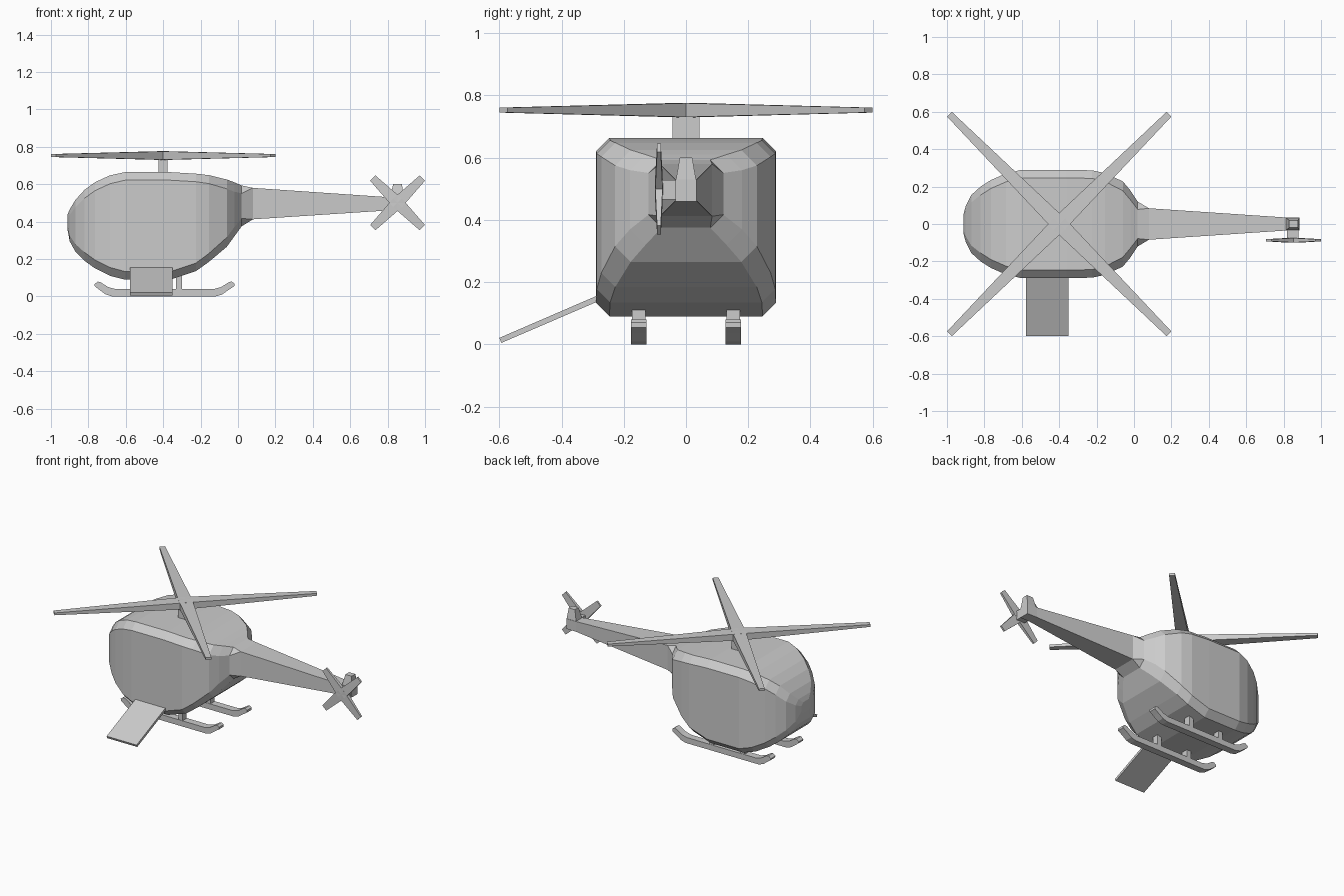
import bpy, bmesh, math
from mathutils import Matrix, Vector

if "Cube" in bpy.data.objects:
    bpy.data.objects.remove(bpy.data.objects["Cube"])


def finish(bm, name, matrix=Matrix()):
    bmesh.ops.remove_doubles(bm, verts=bm.verts, dist=1e-5)
    bmesh.ops.recalc_face_normals(bm, faces=bm.faces)
    bm.transform(matrix)
    me = bpy.data.meshes.new(name)
    bm.to_mesh(me)
    bm.free()
    ob = bpy.data.objects.new(name, me)
    bpy.context.collection.objects.link(ob)
    return ob


def loft(bm, rings):
    rings = [[bm.verts.new(p) for p in r] for r in rings]
    n = len(rings[0])
    for a, b in zip(rings, rings[1:]):
        for i in range(n):
            j = (i + 1) % n
            bm.faces.new((a[i], a[j], b[j], b[i]))
    bm.faces.new(rings[0])
    bm.faces.new(rings[-1])


def section(x, w, top, bot, c):
    """Chamfered rectangle across the x axis."""
    return [(x, w, bot + c), (x, w, top - c), (x, w - c, top), (x, c - w, top),
            (x, -w, top - c), (x, -w, bot + c), (x, c - w, bot), (x, w - c, bot)]


def rect(x, w, top, bot):
    return [(x, w, bot), (x, w, top), (x, -w, top), (x, -w, bot)]


def box(name, lo, hi, matrix=Matrix()):
    bm = bmesh.new()
    loft(bm, [[(x, lo[1], lo[2]), (x, hi[1], lo[2]), (x, hi[1], hi[2]), (x, lo[1], hi[2])]
              for x in (lo[0], hi[0])])
    return finish(bm, name, matrix)


# Cabin and tail boom: one loft from nose to tail
bm = bmesh.new()
loft(bm, [section(*s) for s in [
    (-0.912, 0.05, 0.435, 0.36, 0.02),
    (-0.90, 0.095, 0.465, 0.295, 0.03),
    (-0.87, 0.155, 0.515, 0.24, 0.04),
    (-0.82, 0.20, 0.57, 0.19, 0.045),
    (-0.765, 0.235, 0.61, 0.15, 0.045),
    (-0.685, 0.27, 0.647, 0.11, 0.045),
    (-0.605, 0.289, 0.664, 0.09, 0.043),
    (-0.36, 0.289, 0.664, 0.09, 0.043),
    (-0.225, 0.287, 0.656, 0.135, 0.043),
    (-0.155, 0.272, 0.648, 0.185, 0.045),
    (-0.06, 0.228, 0.625, 0.265, 0.05),
    (-0.02, 0.18, 0.61, 0.32, 0.05),
    (0.02, 0.12, 0.593, 0.375, 0.042)]]
    )
finish(bm, "cabin")

# Boom with flared collar
bm = bmesh.new()
loft(bm, [section(*s) for s in [
    (0.02, 0.12, 0.593, 0.375, 0.042),
    (0.08, 0.084, 0.58, 0.412, 0.0),
    (0.81, 0.035, 0.53, 0.46, 0.0),
    (0.885, 0.034, 0.53, 0.46, 0.0)]])
finish(bm, "tail_boom")

# Tail fin
bm = bmesh.new()
loft(bm, [[(x0, -w, z), (x1, -w, z), (x1, w, z), (x0, w, z)]
          for x0, x1, w, z in [(0.81, 0.885, 0.034, 0.52), (0.83, 0.877, 0.02, 0.6)]])
finish(bm, "tail_fin")


# Rotors: two crossed tapering bars each
def rotor(name, reach, wide, narrow, thick, thin, matrix):
    bm = bmesh.new()
    for ang in (45, 135):
        rot = Matrix.Rotation(math.radians(ang), 3, 'Z')
        loft(bm, [[rot @ Vector(p) for p in rect(x, w, t, -t)] for x, w, t in
                  [(-reach, narrow, thin), (0, wide, thick), (reach, narrow, thin)]])
    return finish(bm, name, matrix)


rotor("main_rotor", 0.83, 0.043, 0.018, 0.023, 0.008, Matrix.Translation((-0.4, 0, 0.753)))
rotor("tail_rotor", 0.187, 0.033, 0.02, 0.013, 0.006,
      Matrix.Translation((0.853, -0.087, 0.5)) @ Matrix.Rotation(math.pi / 2, 4, 'X'))
box("rotor_mast", (-0.424, -0.043, 0.64), (-0.376, 0.043, 0.745))
box("tail_rotor_axle", (0.817, -0.085, 0.465), (0.88, 0.0, 0.528))

# Landing skids and struts
skid = [(-0.675, 0), (-0.12, 0), (-0.085, 0.01), (-0.05, 0.035), (-0.02, 0.055),
        (-0.02, 0.07), (-0.035, 0.08), (-0.05, 0.075), (-0.09, 0.05), (-0.13, 0.039),
        (-0.655, 0.039), (-0.695, 0.05), (-0.735, 0.076), (-0.75, 0.079),
        (-0.768, 0.065), (-0.765, 0.053), (-0.71, 0.012)]
for side, sy in (("left", 1), ("right", -1)):
    bm = bmesh.new()
    loft(bm, [[(x, y, z) for x, z in skid] for y in (sy * 0.127, sy * 0.176)])
    finish(bm, side + "_skid")
    for end, x in (("front", -0.55), ("rear", -0.315)):
        box(f"{side}_{end}_strut", (x - 0.016, sy * 0.152 - 0.022, 0.03),
            (x + 0.016, sy * 0.152 + 0.022, 0.125))

# Lowered door ramp on the front side
bm = bmesh.new()
loft(bm, [[(x, y, z) for y, z in [(-0.285, 0.157), (-0.6, 0.021), (-0.593, 0.005), (-0.279, 0.14)]]
          for x in (-0.578, -0.35)])
finish(bm, "door_ramp")
